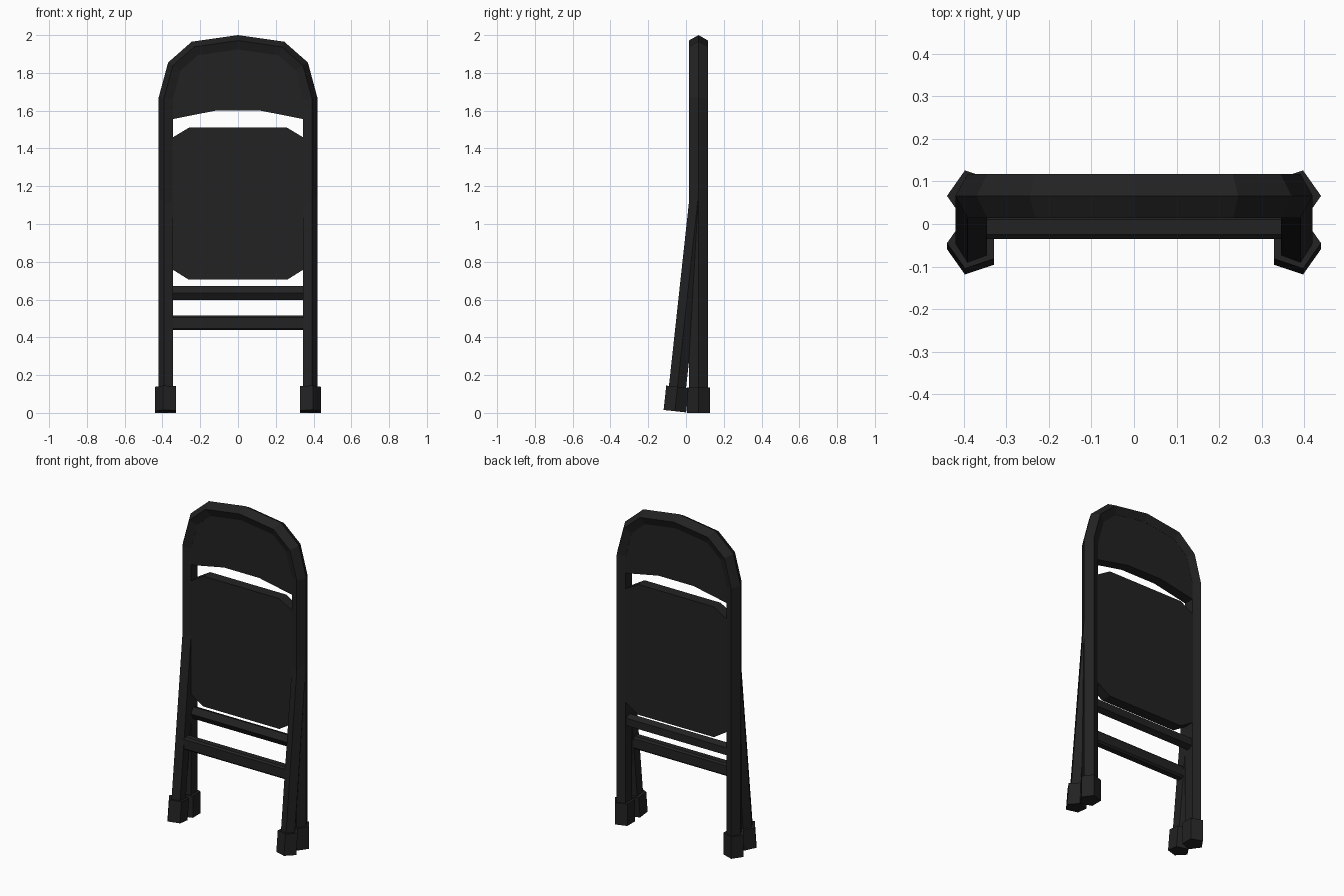
import bpy, math
from mathutils import Vector

cube = bpy.data.objects.get("Cube")
if cube:
    bpy.data.objects.remove(cube)

black = bpy.data.materials.new("black")
black.use_nodes = True
colour = (0.016, 0.016, 0.016, 1)
black.diffuse_color = colour
black.node_tree.nodes["Principled BSDF"].inputs["Base Color"].default_value = colour

FRAME_Y = 0.066
TUBE_X = 0.3785
TUBE_R = 0.0415
TUBE_DEPTH = 0.054


def build(name, rings):
    """Skin a list of equal rings of points and cap both ends."""
    n = len(rings[0])
    verts = [p for ring in rings for p in ring]
    faces = [list(range(n))[::-1], list(range(len(verts) - n, len(verts)))]
    for r in range(len(rings) - 1):
        for i in range(n):
            j = (i + 1) % n
            faces.append([r * n + i, r * n + j, (r + 1) * n + j, (r + 1) * n + i])
    mesh = bpy.data.meshes.new(name)
    mesh.from_pydata(verts, [], faces)
    mesh.materials.append(black)
    obj = bpy.data.objects.new(name, mesh)
    bpy.context.collection.objects.link(obj)
    # Make the normals consistent
    import bmesh
    bm = bmesh.new()
    bm.from_mesh(mesh)
    bmesh.ops.recalc_face_normals(bm, faces=bm.faces)
    bm.to_mesh(mesh)
    bm.free()
    return obj


def section(r_out, r_side, sides=5):
    angles = [2 * math.pi * i / sides for i in range(sides)]
    return [(r_out * math.cos(a), r_side * math.sin(a)) for a in angles]


def prism(name, a, b, out, r_out, r_side):
    """Five-sided bar from a to b with one edge pointing along out."""
    a, b, out = Vector(a), Vector(b), Vector(out)
    side = (b - a).normalized().cross(out)
    return build(name, [[p + out * u + side * v for u, v in section(r_out, r_side)]
                        for p in (a, b)])


def slab(name, outline, y0, y1):
    return build(name, [[Vector((x, y, z)) for x, z in outline] for y in (y0, y1)])


def miters(path):
    """Outward corner directions along a path in the xz plane."""
    result = []
    for i, p in enumerate(path):
        before = (p - path[i - 1]).normalized() if i else None
        after = (path[i + 1] - p).normalized() if i < len(path) - 1 else before
        before = before or after
        n1, n2 = (Vector((d.z, 0, -d.x)) for d in (before, after))
        m = (n1 + n2).normalized()
        result.append(m / m.dot(n1))
    return result


# Arched tube frame, given by its outer edge from left foot to right foot
half = [(0.42, 0.03), (0.42, 1.67), (0.37, 1.855), (0.245, 1.965)]
arch = half + [(0, 2.0)] + [(-x, z) for x, z in reversed(half)]
arch = [Vector((x, FRAME_Y, z)) for x, z in arch]
outward = miters(arch)
build("arched_frame",
      [[p + n * (u - TUBE_R) + Vector((0, v, 0)) for u, v in section(TUBE_R, TUBE_DEPTH)]
       for p, n in zip(arch, outward)])

# Backrest filling the top of the arch
inner = [p - n * 0.072 for p, n in zip(arch, outward)][1:-1]
backrest = [(p.x, p.z) for p in inner]
backrest += [(-0.348, 1.555), (-0.12, 1.6), (0.12, 1.6), (0.348, 1.555)]
slab("backrest", backrest, FRAME_Y - 0.031, FRAME_Y + 0.031)

# Folded seat with clipped corners
right_side = [(0.26, 0.705), (0.348, 0.76), (0.348, 1.457), (0.26, 1.51)]
seat = right_side + [(-x, z) for x, z in reversed(right_side)]
slab("seat", seat, FRAME_Y - 0.033, FRAME_Y + 0.033)


def leg_point(x, z):
    return Vector((x, -0.06 + 0.109 * z, z))


# Front legs and rubber feet on both sides
for label, s in (("left", 1), ("right", -1)):
    x, out = s * TUBE_X, (s, 0, 0)
    prism(label + "_front_leg", leg_point(x, 0.03), leg_point(x, 1.15), out, TUBE_R, 0.048)
    prism(label + "_front_foot", leg_point(x, 0.009), leg_point(x, 0.138), out, 0.061, 0.063)
    prism(label + "_rear_foot", (x, FRAME_Y, 0), (x, FRAME_Y, 0.135), out, 0.061, 0.063)

# Cross bars: upper on the rear frame, lower between the front legs
prism("rear_cross_bar", (-0.36, FRAME_Y, 0.635), (0.36, FRAME_Y, 0.635),
      (0, -1, 0), 0.032, 0.039)
lower = slab("front_cross_bar",
             [(-0.36, 0.438), (0.36, 0.438), (0.36, 0.515), (-0.36, 0.515)], -0.035, 0.02)
bevel = lower.modifiers.new("bevel", "BEVEL")
bevel.width = 0.01
bevel.segments = 1
